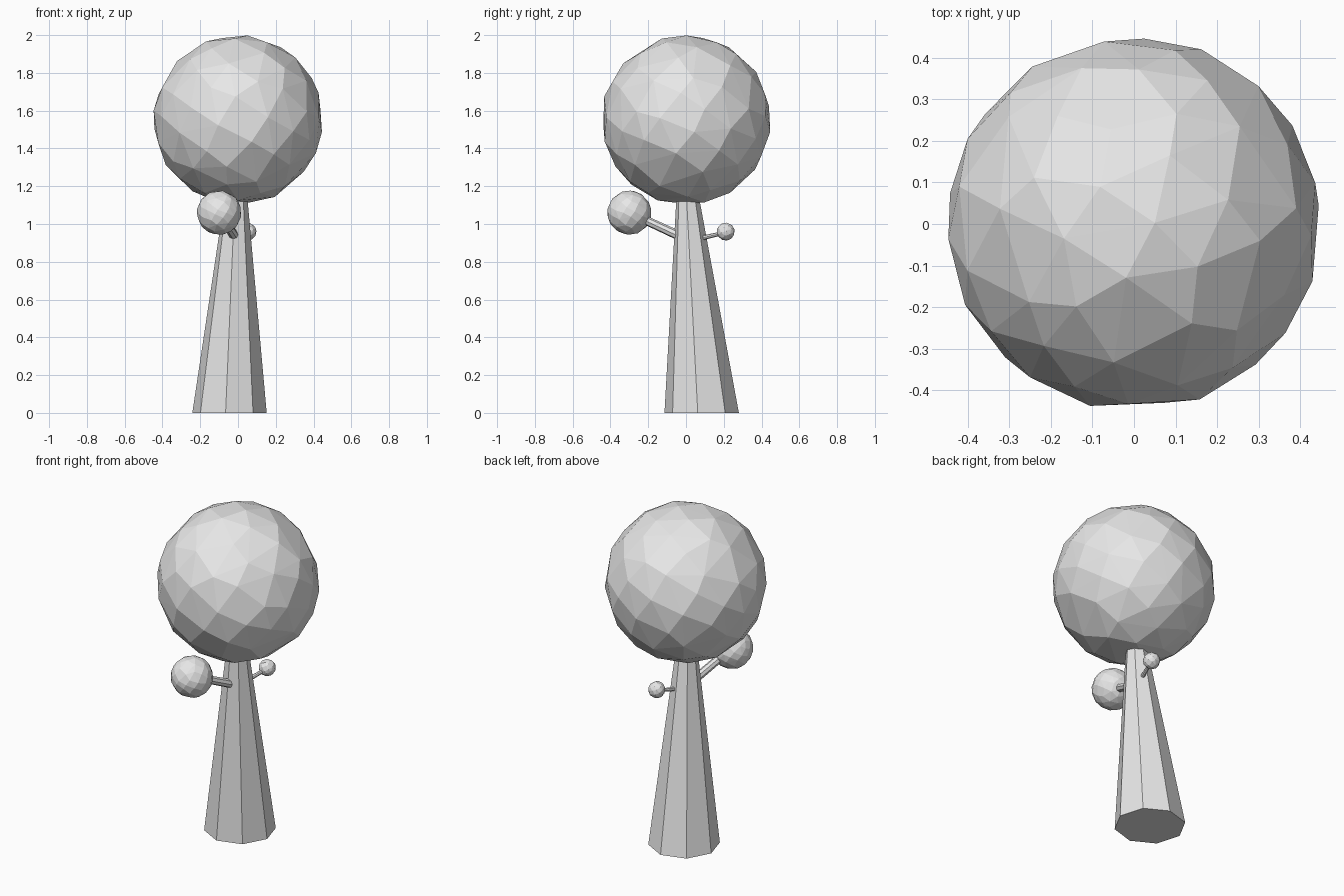
import bpy, bmesh, math, random
from mathutils import Vector, Matrix

cube = bpy.data.objects.get("Cube")
if cube:
    bpy.data.objects.remove(cube, do_unlink=True)

# One plain grey for the whole tree
grey = bpy.data.materials.new("plain grey")
grey.use_nodes = True
colour = (0.8, 0.8, 0.8, 1)
grey.diffuse_color = colour
grey.node_tree.nodes["Principled BSDF"].inputs["Base Color"].default_value = colour


def finish(name, bm):
    bmesh.ops.recalc_face_normals(bm, faces=bm.faces)
    mesh = bpy.data.meshes.new(name)
    bm.to_mesh(mesh)
    bm.free()
    mesh.materials.append(grey)
    ob = bpy.data.objects.new(name, mesh)
    bpy.context.collection.objects.link(ob)
    return ob


def foliage(name, centre, radius, count, seed):
    """Irregular faceted ball: hull of evenly spread, slightly jittered points."""
    rng = random.Random(seed)
    bm = bmesh.new()
    golden = math.pi * (3 - math.sqrt(5))
    for i in range(count):
        z = 1 - 2 * (i + 0.5) / count
        ring = math.sqrt(1 - z * z)
        p = Vector((ring * math.cos(i * golden), ring * math.sin(i * golden), z))
        p += Vector([rng.uniform(-0.07, 0.07) for _ in range(3)])
        bm.verts.new(Vector(centre) + p.normalized() * radius)
    bmesh.ops.convex_hull(bm, input=bm.verts[:])
    return finish(name, bm)


def limb(name, start, end, r_start, r_end, sides):
    """Tapered prism between two points, pointing along its own axis."""
    a, b = Vector(start), Vector(end)
    bm = bmesh.new()
    bmesh.ops.create_cone(bm, cap_ends=True, segments=sides, radius1=r_start,
                          radius2=r_end, depth=(b - a).length)
    turn = (b - a).to_track_quat('Z', 'Y').to_matrix().to_4x4()
    bm.transform(Matrix.Translation((a + b) / 2) @ turn)
    return finish(name, bm)


# Leaning eight-sided trunk with level ends
bm = bmesh.new()
rings = []
for x, y, z, r in ((-0.045, 0.083, 0, 0.198), (-0.01, 0.008, 1.16, 0.058)):
    angles = [math.radians(45 * k - 6) for k in range(8)]
    rings.append([bm.verts.new((x + r * math.cos(t), y + r * math.sin(t), z))
                  for t in angles])
low, high = rings
for k in range(8):
    n = (k + 1) % 8
    bm.faces.new((low[k], low[n], high[n], high[k]))
bm.faces.new(low[::-1])
bm.faces.new(high)
finish("trunk", bm)

# Crown and the two side tufts
foliage("crown", (0, 0, 1.55), 0.451, 94, 3)
foliage("front_tuft", (-0.1, -0.3, 1.06), 0.118, 90, 5)
foliage("back_tuft", (0.05, 0.21, 0.96), 0.048, 46, 8)

# Branches
limb("front_branch", (-0.015, -0.02, 0.93), (-0.1, -0.3, 1.06), 0.025, 0.023, 8)
limb("back_branch", (0.005, 0.06, 0.92), (0.05, 0.21, 0.955), 0.013, 0.01, 8)
